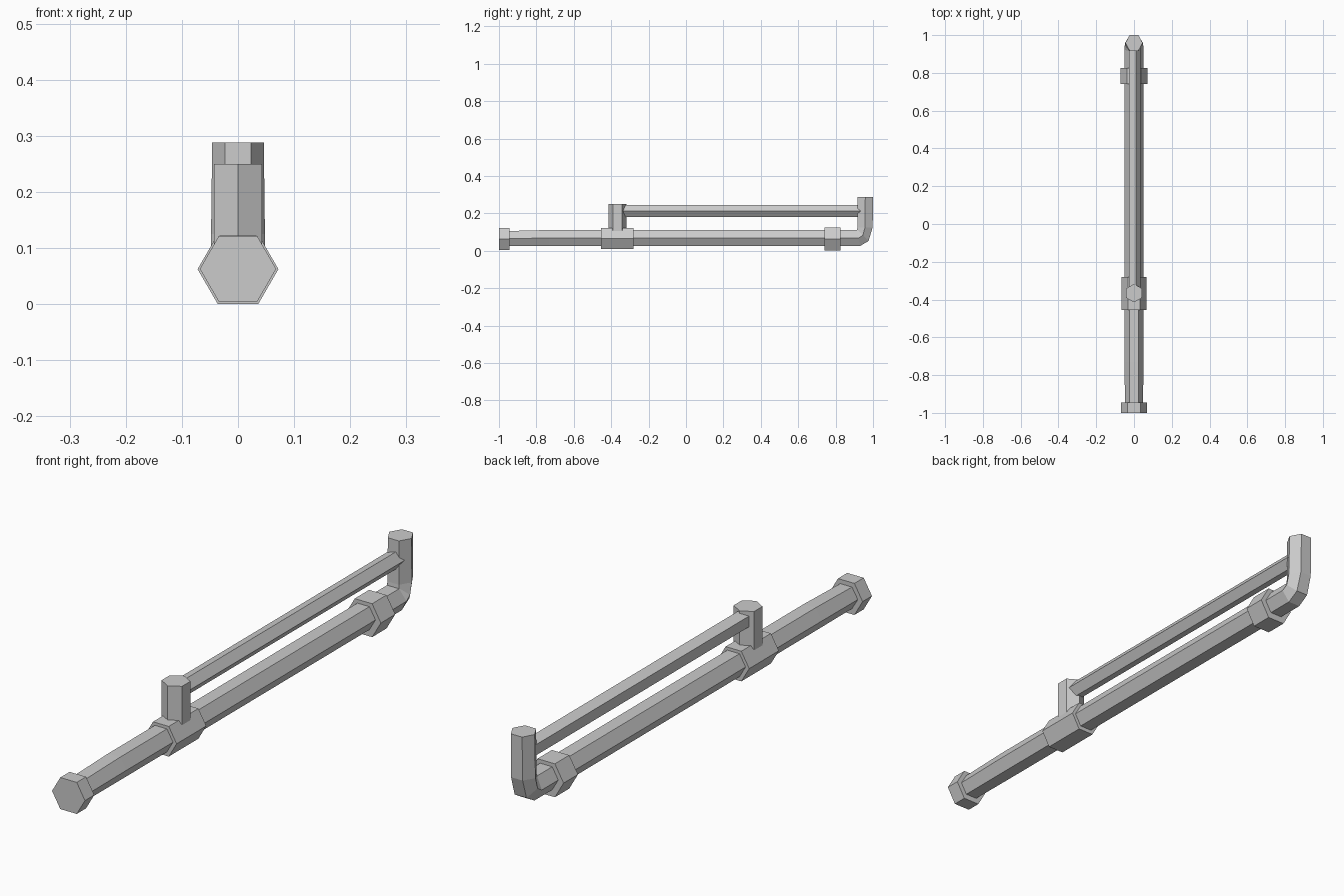
import bpy, bmesh, math
from mathutils import Vector

cube = bpy.data.objects.get("Cube")
if cube:
    bpy.data.objects.remove(cube, do_unlink=True)

steel = bpy.data.materials.new("grey_steel")
steel.use_nodes = True
GREY = (0.6, 0.6, 0.6, 1)
steel.diffuse_color = GREY
steel.node_tree.nodes["Principled BSDF"].inputs["Base Color"].default_value = GREY


def loft(name, rings):
    """Skin a list of equal-sized rings of points and cap both ends."""
    bm = bmesh.new()
    loops = [[bm.verts.new(p) for p in ring] for ring in rings]
    n = len(loops[0])
    for a, b in zip(loops, loops[1:]):
        for i in range(n):
            j = (i + 1) % n
            bm.faces.new((a[i], a[j], b[j], b[i]))
    bm.faces.new(loops[0])
    bm.faces.new(loops[-1])
    bmesh.ops.recalc_face_normals(bm, faces=bm.faces)
    mesh = bpy.data.meshes.new(name)
    bm.to_mesh(mesh)
    bm.free()
    mesh.materials.append(steel)
    obj = bpy.data.objects.new(name, mesh)
    bpy.context.collection.objects.link(obj)
    return obj


def ring(center, u, v, radius, sides=6, turn=0):
    """Regular polygon spanned by the axes u and v."""
    angles = [turn + math.tau * i / sides for i in range(sides)]
    return [Vector(center) + radius * (math.cos(a) * Vector(u) + math.sin(a) * Vector(v))
            for a in angles]


def flat_ring(inner, outer, r):
    """Hexagon whose flat sides pass through two (y, z) points."""
    c = Vector((0, (inner[0] + outer[0]) / 2, (inner[1] + outer[1]) / 2))
    h = Vector((0, inner[0], inner[1])) - c
    x = Vector((r, 0, 0))
    return [c + x, c + h + x / 2, c + h - x / 2, c - x, c - h - x / 2, c - h + x / 2]


X, Y, Z = (1, 0, 0), (0, 1, 0), (0, 0, 1)

# Main pipe with the elbow and the upright end
loft("main_pipe", [
    flat_ring((-0.97, 0.105), (-0.97, 0.025), 0.048),
    flat_ring((-0.73, 0.111), (-0.73, 0.025), 0.05),
    flat_ring((0.915, 0.111), (0.93, 0.025), 0.05),
    flat_ring((0.915, 0.113), (0.976, 0.052), 0.049),
    flat_ring((0.916, 0.125), (0.998, 0.125), 0.048),
    flat_ring((0.917, 0.288), (1.0, 0.288), 0.046),
])

# Hexagonal collars: name, y start, y end, height of centre, radius
for name, y0, y1, z, r in (
    ("front_cap", -1.0, -0.945, 0.063, 0.068),
    ("tee_collar", -0.455, -0.28, 0.066, 0.065),
    ("rear_collar", 0.74, 0.825, 0.0625, 0.072),
):
    loft(name, [ring((0, y, z), X, Z, r) for y in (y0, y1)])

# Short post on the tee
loft("tee_post", [ring((0, -0.366, z), Y, X, 0.049) for z in (0.07, 0.25)])

# Five-sided upper rod between the two uprights
loft("upper_rod", [ring((0, y, 0.212), X, Z, 0.034, 5) for y in (-0.366, 0.95)])
